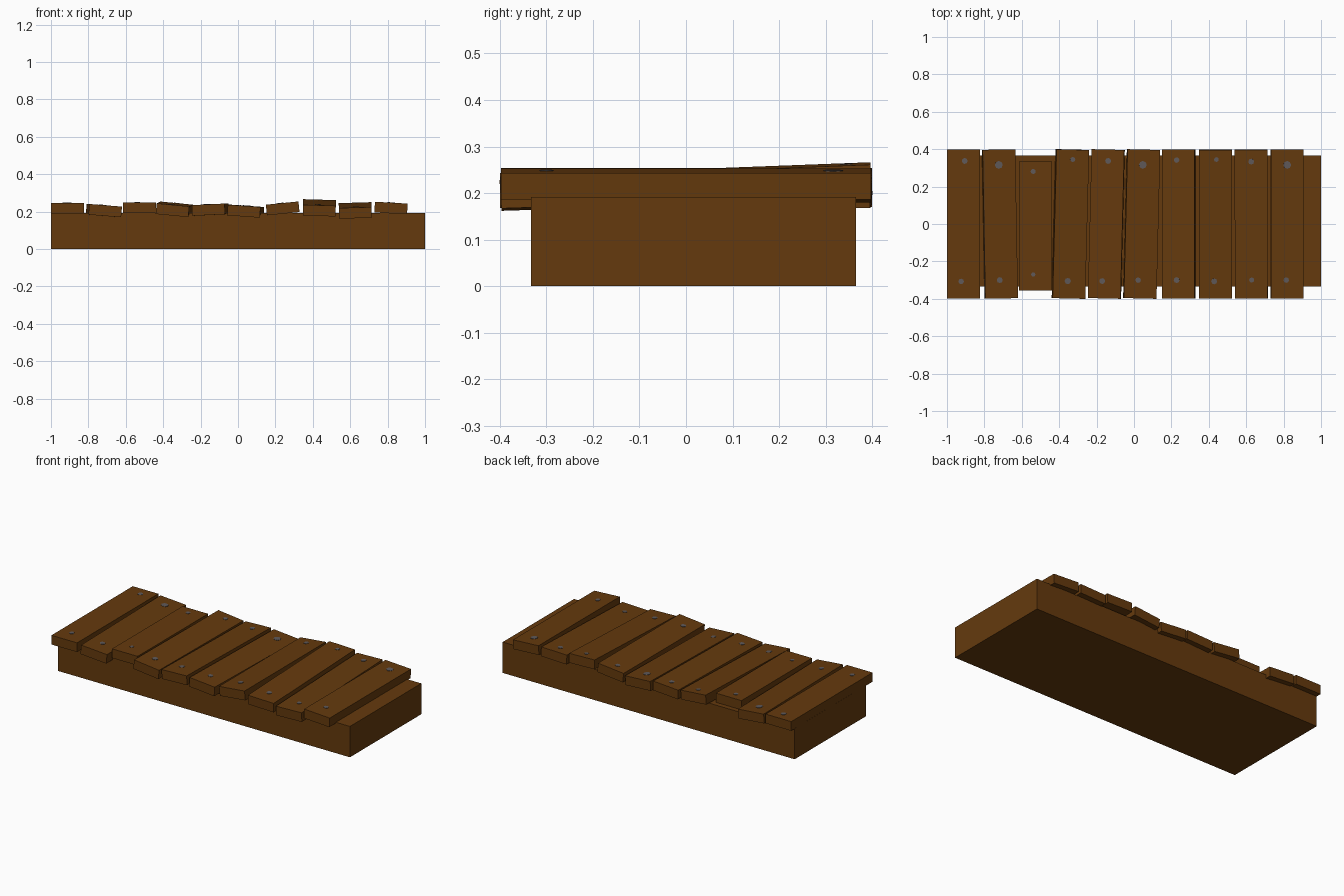
import bpy, bmesh
from mathutils import Vector, Matrix, Euler


def make_mat(name, col):
    m = bpy.data.materials.new(name)
    m.diffuse_color = (*col, 1)
    return m


wood = make_mat("brown wood", (0.130, 0.042, 0.004))
iron = make_mat("grey nail", (0.115, 0.100, 0.100))


def add_object(name, bm, mat, matrix):
    me = bpy.data.meshes.new(name)
    bm.to_mesh(me)
    bm.free()
    me.materials.append(mat)
    ob = bpy.data.objects.new(name, me)
    ob.matrix_world = matrix
    bpy.context.collection.objects.link(ob)
    return ob


def box(name, size, matrix):
    bm = bmesh.new()
    bmesh.ops.create_cube(bm, size=1)
    bmesh.ops.scale(bm, vec=size, verts=bm.verts)
    return add_object(name, bm, wood, matrix)


def nail(name, matrix, x, y, r, top):
    # thin disc lying on the tilted plank top
    local = matrix.inverted() @ Vector((x, y, matrix.translation.z + top))
    local.z = top
    bm = bmesh.new()
    bmesh.ops.create_cone(bm, cap_ends=True, segments=8, radius1=r, radius2=r, depth=0.004)
    return add_object(name, bm, iron, matrix @ Matrix.Translation(local))


# solid foundation block
box("foundation", (2.0, 0.698, 0.191), Matrix.Translation((0, 0.016, 0.0955)))

# planks: centre x, centre z, pitch, roll, yaw
planks = [
    (-0.912, 0.217, 0.0, 0.0, 0.0),
    (-0.717, 0.205, 0.0, 0.08, 0.018),
    (-0.527, 0.220, 0.0, 0.0, 0.0),
    (-0.340, 0.212, 0.012, 0.095, -0.025),
    (-0.148, 0.210, 0.0, -0.05, -0.025),
    (0.041, 0.202, 0.0, 0.07, -0.025),
    (0.239, 0.217, 0.0, -0.10, 0.0),
    (0.435, 0.220, 0.038, 0.03, 0.0),
    (0.627, 0.206, 0.033, -0.03, 0.0),
    (0.818, 0.219, 0.0, 0.055, 0.0),
]
# nails per plank: back x, y, radius, front x, y, radius
nails = [
    (-0.905, 0.337, 0.016, -0.924, -0.307, 0.015),
    (-0.723, 0.316, 0.021, -0.718, -0.300, 0.016),
    (-0.539, 0.281, 0.014, -0.539, -0.270, 0.012),
    (-0.328, 0.345, 0.014, -0.354, -0.305, 0.017),
    (-0.138, 0.337, 0.016, -0.170, -0.305, 0.016),
    (0.047, 0.316, 0.021, 0.022, -0.300, 0.015),
    (0.228, 0.342, 0.015, 0.228, -0.300, 0.016),
    (0.440, 0.345, 0.013, 0.429, -0.307, 0.016),
    (0.627, 0.334, 0.016, 0.629, -0.300, 0.014),
    (0.819, 0.316, 0.021, 0.814, -0.300, 0.015),
]
T = 0.057
for i, ((x, z, rx, ry, rz), n) in enumerate(zip(planks, nails), 1):
    short = i == 3
    m = Matrix.Translation((x, -0.01 if short else 0, z)) @ Euler((rx, ry, rz)).to_matrix().to_4x4()
    box(f"plank_{i}", (0.175, 0.69 if short else 0.796, T), m)
    nail(f"back_nail_{i}", m, *n[:3], T / 2)
    nail(f"front_nail_{i}", m, *n[3:], T / 2)
